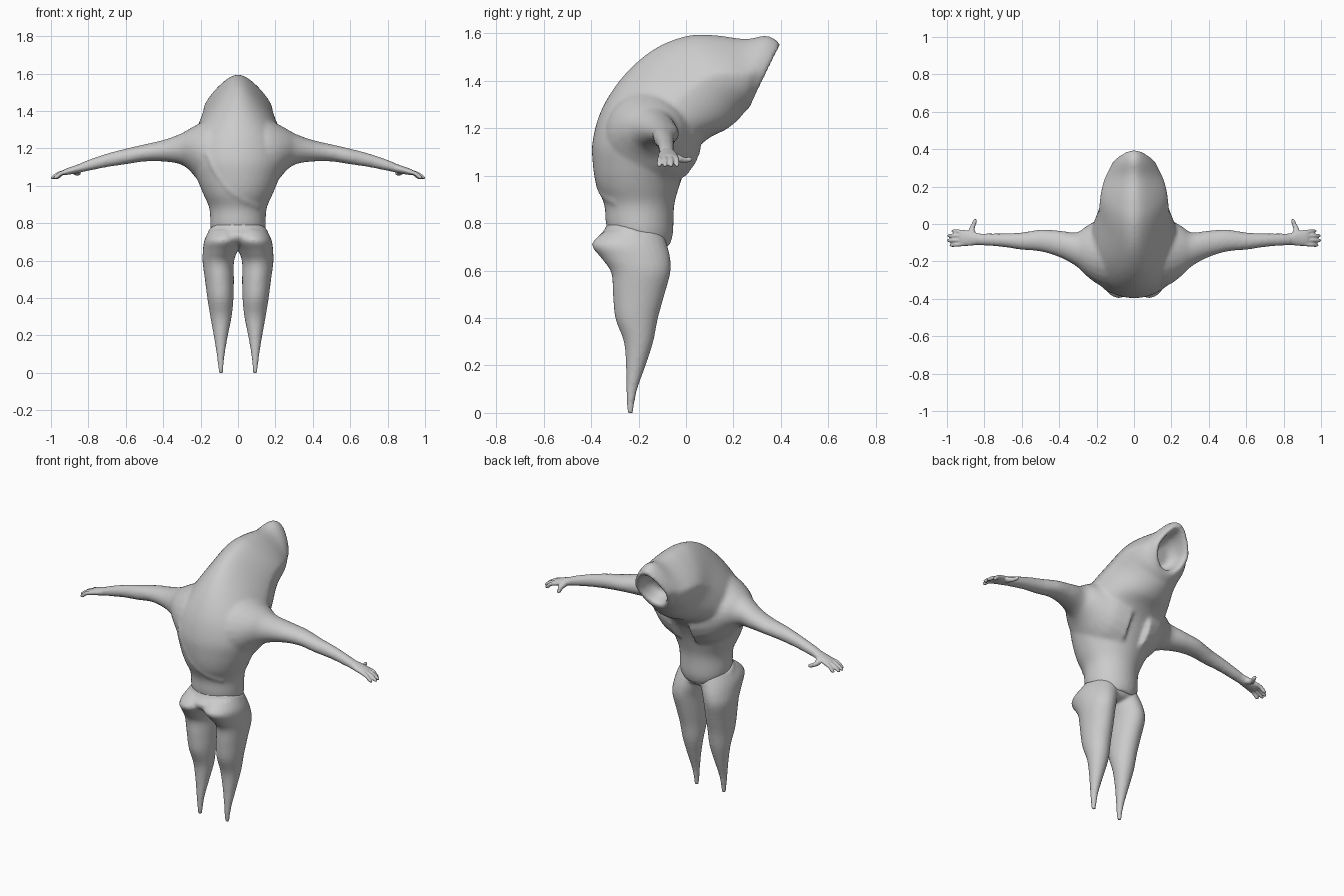
import bpy, bmesh, math
from mathutils import Vector
from mathutils.bvhtree import BVHTree

if "Cube" in bpy.data.objects:
    bpy.data.objects.remove(bpy.data.objects["Cube"])

grey = bpy.data.materials.new("plain grey")
grey.diffuse_color = (0.6, 0.6, 0.6, 1)
grey.use_nodes = True
grey.node_tree.nodes["Principled BSDF"].inputs["Base Color"].default_value = grey.diffuse_color


def spline(p, q, r, s, t):
    return 0.5 * ((2 * q) + (r - p) * t + (2 * p - 5 * q + 4 * r - s) * t * t
                  + (3 * q - p - 3 * r + s) * t ** 3)


def loft(bm, rings, n=32, steps=4):
    """Skin smooth closed sections: (centre, half axis u, half axis v, narrowing towards +v)."""
    dense = []
    last = len(rings) - 1
    for i in range(last):
        a, b, c, d = rings[max(i - 1, 0)], rings[i], rings[i + 1], rings[min(i + 2, last)]
        for k in range(steps):
            dense.append([spline(a[j], b[j], c[j], d[j], k / steps) for j in range(4)])
    dense.append(rings[-1])
    loops = []
    for c, u, v, taper in dense:
        loop = []
        for k in range(n):
            ca, sa = math.cos(2 * math.pi * k / n), math.sin(2 * math.pi * k / n)
            loop.append(bm.verts.new(c + u * ca * (1 - taper * max(sa, 0)) + v * sa))
        loops.append(loop)
    faces = [bm.faces.new(loops[0]), bm.faces.new(loops[-1])]
    for a, b in zip(loops, loops[1:]):
        for k in range(n):
            faces.append(bm.faces.new((a[k], a[(k + 1) % n], b[(k + 1) % n], b[k])))
    bmesh.ops.recalc_face_normals(bm, faces=faces)


def tube(bm, points, n=10):
    """Round limb through (point, radius) pairs."""
    rings = []
    for i, (p, r) in enumerate(points):
        d = (Vector(points[min(i + 1, len(points) - 1)][0])
             - Vector(points[max(i - 1, 0)][0])).normalized()
        u = d.cross(Vector((0, 0, 1)) if abs(d.z) < 0.8 else Vector((0, 1, 0))).normalized()
        rings.append((Vector(p), u * r, d.cross(u) * r, 0))
    loft(bm, rings, n, steps=3)


def finish(bm, name, voxel, smooth):
    """Fuse the overlapping forms into one soft skin."""
    me = bpy.data.meshes.new(name)
    bm.to_mesh(me)
    bm.free()
    me.materials.append(grey)
    ob = bpy.data.objects.new(name, me)
    bpy.context.collection.objects.link(ob)
    m = ob.modifiers.new("fuse", 'REMESH')
    m.mode, m.voxel_size, m.use_smooth_shade = 'VOXEL', voxel, True
    s = ob.modifiers.new("soften", 'SMOOTH')
    s.factor, s.iterations = 0.5, smooth
    return ob


def section_x(s, x, y0, y1, z0, z1):
    return (Vector((s * x, (y0 + y1) / 2, (z0 + z1) / 2)),
            Vector((0, (y1 - y0) / 2, 0)), Vector((0, 0, (z1 - z0) / 2)), 0)


def section_yz(a, b, c, d, w, taper=0):
    return (Vector((0, (a + c) / 2, (b + d) / 2)), Vector((w, 0, 0)),
            Vector((0, (a - c) / 2, (b - d) / 2)), taper)


# Torso and hooded head: (back y, back z, front y, front z, half width, narrowing)
torso = [(-.325, .75, -.072, .70, .135, 0), (-.338, .80, -.055, .755, .148, 0),
         (-.345, .88, -.05, .87, .152, 0), (-.378, .96, -.03, .95, .185, 0),
         (-.393, 1.05, .0, 1.03, .22, 0), (-.393, 1.15, .045, 1.11, .25, 0),
         (-.355, 1.28, .10, 1.16, .25, .05), (-.268, 1.415, .17, 1.195, .222, .2),
         (-.14, 1.53, .22, 1.235, .192, .38), (0, 1.588, .245, 1.265, .182, .42),
         (.12, 1.592, .255, 1.275, .172, .42), (.25, 1.576, .26, 1.28, .152, .42),
         (.34, 1.59, .265, 1.285, .128, .4), (.394, 1.558, .272, 1.295, .112, .35),
         (.378, 1.53, .275, 1.32, .09, .3), (.30, 1.51, .222, 1.345, .075, .2),
         (.255, 1.48, .20, 1.37, .045, 0)]
body = bmesh.new()
loft(body, [section_yz(*r) for r in torso], 48)

# Overlapping garment edge wrapping across the back
tree = BVHTree.FromBMesh(body)
seam = []
for x, z in [(-.19, 1.33), (-.19, 1.26), (-.165, 1.18), (-.115, 1.07),
             (-.05, .985), (.04, .92), (.11, .89)]:
    hit = tree.ray_cast(Vector((x, -2, z)), Vector((0, 1, 0)))[0]
    if hit:
        seam.append((hit + Vector((0, .006, 0)), .013))
tube(body, seam)

# Arms, flared at the shoulder
arm = [(.06, -.35, .07, .94, 1.37), (.15, -.34, .05, .975, 1.36), (.21, -.312, .015, 1.025, 1.332),
       (.26, -.272, -.015, 1.083, 1.305),
       (.31, -.225, -.045, 1.116, 1.277), (.40, -.177, -.035, 1.13, 1.245),
       (.50, -.147, -.03, 1.13, 1.222), (.60, -.138, -.045, 1.115, 1.199),
       (.70, -.123, -.05, 1.10, 1.173), (.80, -.116, -.05, 1.08, 1.139),
       (.85, -.112, -.052, 1.07, 1.118)]
for s in (1, -1):
    loft(body, [section_x(s, *r) for r in arm], 24)
finish(body, "hooded_body", 0.011, 5)

# Hands: palm, thumb and four fingers
palm = [(.80, -.110, -.055, 1.083, 1.135), (.84, -.112, -.048, 1.072, 1.120),
        (.88, -.117, -.036, 1.064, 1.106), (.92, -.117, -.034, 1.058, 1.092),
        (.935, -.112, -.04, 1.06, 1.084)]
fingers = [(-.107, -.113, .985), (-.085, -.088, 1.0), (-.063, -.063, .997), (-.043, -.038, .975)]
for s, side in ((1, "right"), (-1, "left")):
    hand = bmesh.new()
    loft(hand, [section_x(s, *r) for r in palm], 20)
    for y0, y1, tip in fingers:
        mid = (.91 + tip) / 2
        tube(hand, [((s * .91, y0, 1.077), .012), ((s * mid, (y0 + y1) / 2, 1.066), .0115),
                    ((s * (tip - .012), y1, 1.046), .010), ((s * tip, y1, 1.040), .005)])
    tube(hand, [((s * .86, -.06, 1.085), .02), ((s * .868, -.03, 1.072), .016),
                ((s * .858, -.005, 1.066), .012), ((s * .85, .016, 1.068), .011),
                ((s * .848, .026, 1.070), .006)])
    finish(hand, side + "_hand", 0.005, 2)

# Trousers: tilted waist and hips, then tapering legs
# Hip rings: (back y, back z, front y, front z, half width)
hips = [(-.328, .808, -.085, .735, .150), (-.345, .77, -.08, .715, .165),
        (-.375, .735, -.08, .70, .172), (-.355, .70, -.10, .68, .155),
        (-.31, .68, -.14, .668, .11)]
# Leg rings: (z, back y, front y, inner x, outer x)
leg = [(.765, -.345, -.10, -.02, .152), (.71, -.397, -.08, -.02, .18), (.65, -.355, -.066, .004, .188),
       (.59, -.315, -.066, .022, .189), (.50, -.308, -.09, .022, .177), (.40, -.298, -.118, .024, .164),
       (.30, -.262, -.138, .034, .148), (.20, -.253, -.17, .054, .130), (.10, -.252, -.205, .071, .114),
       (.03, -.250, -.219, .078, .106), (-.004, -.244, -.224, .081, .103)]
trousers = bmesh.new()
loft(trousers, [section_yz(*r) for r in hips], 40)
for s in (1, -1):
    loft(trousers, [(Vector((s * (i + o) / 2, (a + b) / 2, z)), Vector(((o - i) / 2, 0, 0)),
                     Vector((0, (b - a) / 2, 0)), 0) for z, a, b, i, o in leg], 28)
finish(trousers, "trousers", 0.009, 4)
